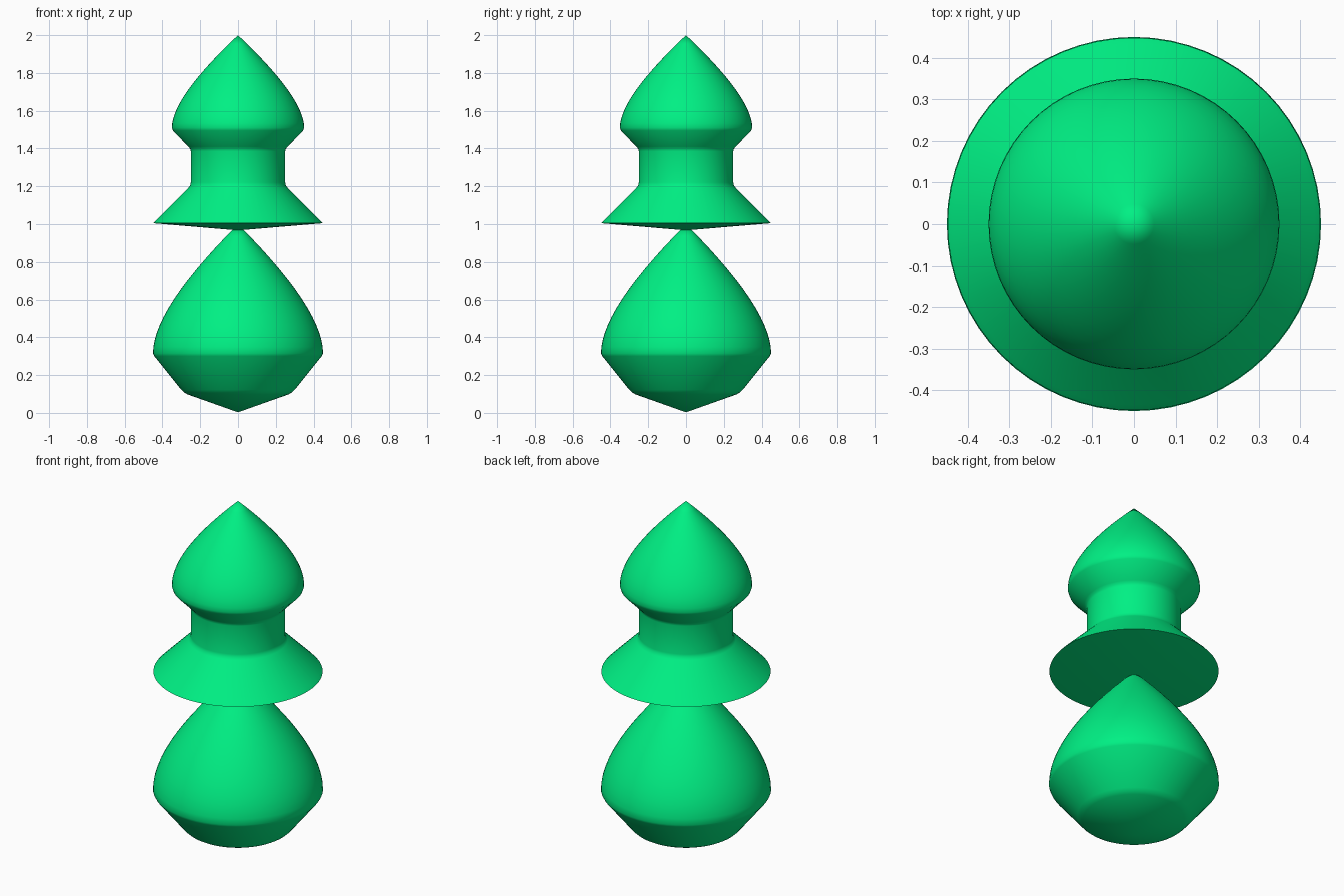
import bpy, bmesh, math

if "Cube" in bpy.data.objects:
    bpy.data.objects.remove(bpy.data.objects["Cube"])

mat = bpy.data.materials.new("green")
mat.diffuse_color = (0.0, 0.87, 0.23, 1)
mat.use_nodes = True
mat.node_tree.nodes["Principled BSDF"].inputs["Base Color"].default_value = mat.diffuse_color


def curve(p0, p1, p2, n=14):
    """Quadratic curve points from p0 to p2."""
    pts = []
    for i in range(n + 1):
        t = i / n
        pts.append(tuple((1 - t) ** 2 * a + 2 * t * (1 - t) * b + t * t * c
                         for a, b, c in zip(p0, p1, p2)))
    return pts


def lathe(name, profile, segments=64):
    """Spin an (r, z) profile, listed bottom to top, around z."""
    bm = bmesh.new()
    verts = [bm.verts.new((r, 0, z)) for r, z in profile]
    edges = [bm.edges.new(pair) for pair in zip(verts, verts[1:])]
    bmesh.ops.spin(bm, geom=verts + edges, cent=(0, 0, 0), axis=(0, 0, 1),
                   angle=math.tau, steps=segments, use_duplicate=False)
    bmesh.ops.remove_doubles(bm, verts=bm.verts[:], dist=1e-4)
    bmesh.ops.recalc_face_normals(bm, faces=bm.faces[:])
    mesh = bpy.data.meshes.new(name)
    bm.to_mesh(mesh)
    bm.free()
    mesh.materials.append(mat)
    ob = bpy.data.objects.new(name, mesh)
    bpy.context.collection.objects.link(ob)
    bpy.context.view_layer.objects.active = ob
    ob.select_set(True)
    bpy.ops.object.shade_smooth_by_angle(angle=math.radians(60))
    ob.select_set(False)


# Lower teardrop: shallow cone foot, flared side, domed point
lathe("lower_bulb",
      [(0, 0.003), (0.268, 0.098), (0.285, 0.108), (0.30, 0.122), (0.443, 0.30)]
      + curve((0.45, 0.315), (0.45, 0.55), (0, 1.0)))

# Upper finial: shallow cone underside, flared skirt, neck, domed point
lathe("upper_finial",
      [(0, 0.967), (0.448, 1.005), (0.435, 1.02), (0.263, 1.192), (0.253, 1.205),
       (0.25, 1.22), (0.25, 1.385), (0.253, 1.398), (0.263, 1.41), (0.345, 1.495)]
      + curve((0.35, 1.51), (0.35, 1.67), (0, 2.0)))
